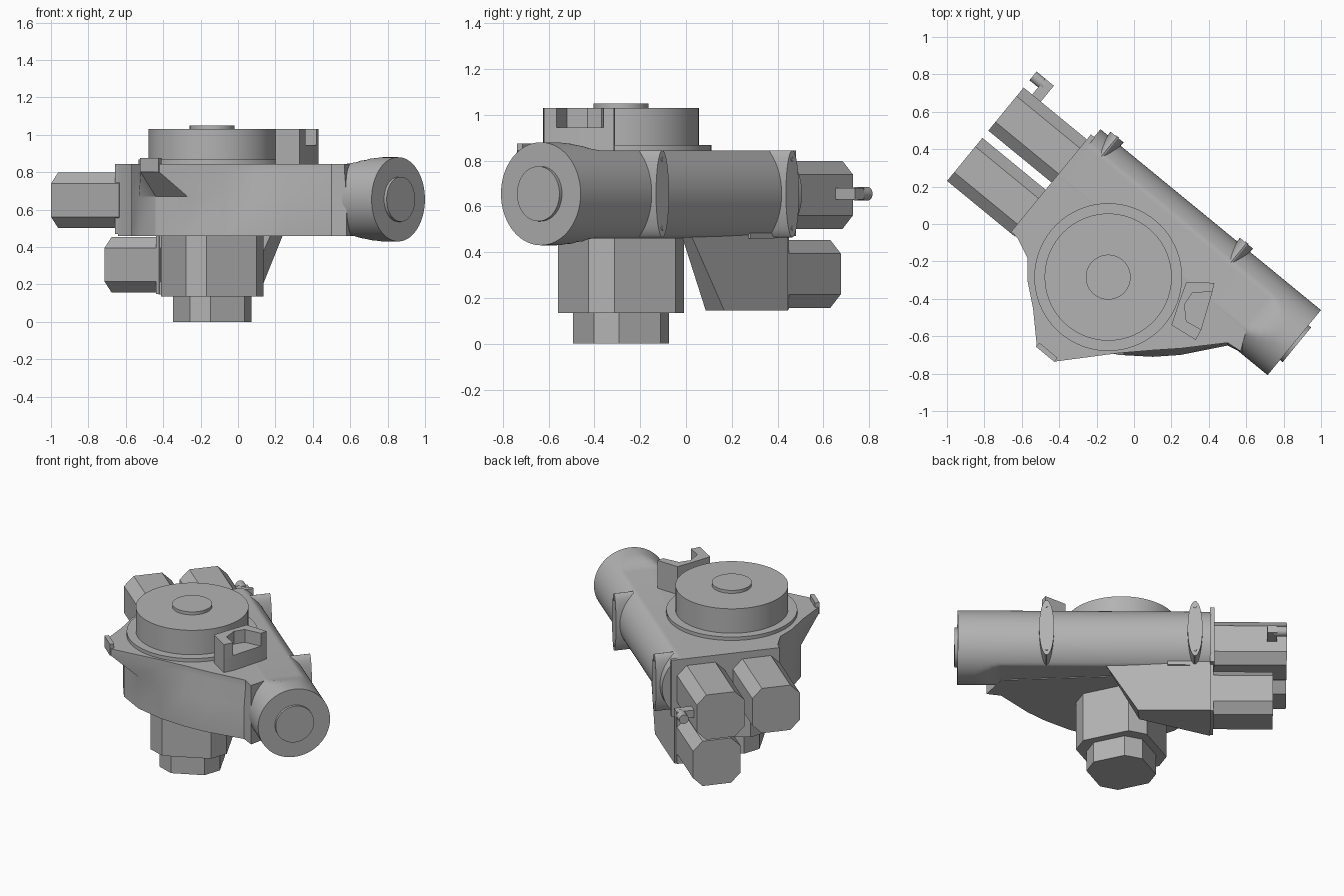
import bpy, bmesh, math
from mathutils import Vector

cube = bpy.data.objects.get("Cube")
if cube:
    bpy.data.objects.remove(cube, do_unlink=True)

grey = bpy.data.materials.new("plain_grey")
grey.use_nodes = True
GREY = (0.45, 0.45, 0.45, 1)
grey.diffuse_color = GREY
grey.node_tree.nodes["Principled BSDF"].inputs["Base Color"].default_value = GREY

# Slanted frame: u runs along the tube, v across it
U = Vector((0.773, -0.634, 0))
V = Vector((0.634, 0.773, 0))
TUBE_Z, TUBE_V, TUBE_R = 0.655, 0.053, 0.225


def P(u, v, z):
    return U * u + V * v + Vector((0, 0, z))


def loft(name, rings):
    """Skin a list of equal rings and cap both ends."""
    bm = bmesh.new()
    loops = [[bm.verts.new(p) for p in ring] for ring in rings]
    n = len(loops[0])
    for a, b in zip(loops, loops[1:]):
        for i in range(n):
            j = (i + 1) % n
            bm.faces.new((a[i], a[j], b[j], b[i]))
    bm.faces.new(loops[0][::-1])
    bm.faces.new(loops[-1])
    bmesh.ops.recalc_face_normals(bm, faces=bm.faces)
    return finish(name, bm)


def finish(name, bm):
    mesh = bpy.data.meshes.new(name)
    bm.to_mesh(mesh)
    bm.free()
    mesh.materials.append(grey)
    for f in mesh.polygons:
        f.use_smooth = True
    mesh.set_sharp_from_angle(angle=math.radians(25))
    ob = bpy.data.objects.new(name, mesh)
    bpy.context.collection.objects.link(ob)
    return ob


def upright(name, outline, z0, z1):
    return loft(name, [[(x, y, z) for x, y in outline] for z in (z0, z1)])


def circle(r, n=64, cx=0, cy=0):
    return [(cx + r * math.cos(2 * math.pi * i / n), cy + r * math.sin(2 * math.pi * i / n))
            for i in range(n)]


def along_u(name, section, u0, u1):
    return loft(name, [[P(u, v, z) for v, z in section] for u in (u0, u1)])


def along_v(name, section, v0, v1):
    return loft(name, [[P(u, v, z) for u, z in section] for v in (v0, v1)])


def rect(a0, a1, b0, b1):
    return [(a0, b0), (a1, b0), (a1, b1), (a0, b1)]


def chamfered(a, b, h, c):
    k = h - c
    return [(a + x, b + y) for x, y in
            ((h, -k), (h, k), (k, h), (-k, h), (-h, k), (-h, -k), (-k, -h), (k, -h))]


# Main tube: flattened above and below, opening into a round drum at the end
rings = []
for u, h in ((-0.46, 0.19), (0.8, 0.19), (0.84, 0.196), (0.88, 0.208),
             (0.92, 0.219), (0.96, TUBE_R), (1.065, TUBE_R)):
    rings.append([P(u, TUBE_V + a, TUBE_Z + max(-h, min(h, b))) for a, b in circle(TUBE_R, 96)])
loft("main_tube", rings)
along_u("tube_end_disc", circle(0.12, 48, TUBE_V, TUBE_Z), 1.05, 1.083)

# Body with the overhanging corner ear
inner = [(0.618, -0.507), (-0.292, 0.369), (-0.641, -0.056)]
upper = [(-0.62, -0.08), (-0.57, -0.18), (-0.57, -0.30), (-0.54, -0.45), (-0.52, -0.65),
         (-0.42, -0.735), (-0.08, -0.69), (0.1, -0.675), (0.25, -0.665), (0.5, -0.635),
         (0.57, -0.68)] + inner
lower = [(-0.62, -0.08), (-0.57, -0.18), (-0.57, -0.30), (-0.53, -0.45), (-0.44, -0.57),
         (-0.27, -0.66), (-0.08, -0.70), (0.1, -0.71), (0.25, -0.70), (0.5, -0.65),
         (0.58, -0.69)] + inner
loft("body", [[(x, y, z) for x, y in o] for o, z in
              ((lower, 0.46), (lower, 0.67), (upper, 0.80), (upper, 0.845))])
upright("ear_lip", [(-0.525, -0.655), (-0.425, -0.738), (-0.41, -0.715), (-0.505, -0.635)],
        0.80, 0.875)

# Round turret on top
CX, CY = -0.138, -0.284
for name, r, z0, z1 in (("turret_ring", 0.395, 0.83, 0.868),
                        ("turret", 0.34, 0.85, 1.03),
                        ("turret_cap", 0.12, 1.02, 1.05)):
    upright(name, circle(r, 72, CX, CY), z0, z1)

# Notched bracket beside the turret
upright("bracket_base", [(0.28, -0.31), (0.43, -0.315), (0.42, -0.36), (0.36, -0.565),
                         (0.33, -0.62), (0.2, -0.54), (0.24, -0.42)], 0.84, 0.945)
upright("bracket_wall", [(0.28, -0.31), (0.43, -0.315), (0.42, -0.36), (0.31, -0.37),
                         (0.27, -0.43), (0.28, -0.52), (0.36, -0.565), (0.33, -0.62),
                         (0.2, -0.54), (0.24, -0.42)], 0.94, 1.03)


# Lower housing and foot: squares with cut corners
def cut_square(r, half):
    angles = [math.radians(-18.4 + 90 * k + s) for k in range(4) for s in (-half, half)]
    return [(CX + r * math.cos(a), CY + r * math.sin(a)) for a in angles]


upright("lower_housing", cut_square(0.276, 12.3), 0.135, 0.47)
upright("lower_foot", cut_square(0.21, 16), 0, 0.14)

# Motors and their mounting plates
for name, v, z, u in (("motor_back", 0.041, 0.65, -0.919),
                      ("motor_front", -0.307, 0.65, -0.919),
                      ("motor_low", 0.041, 0.305, -0.835)):
    along_u(name, chamfered(v, z, 0.149, 0.06), u, -0.45)
along_u("motor_plate", rect(-0.45, 0.225, 0.47, 0.845), -0.482, -0.455)
along_u("low_motor_plate", rect(-0.11, 0.19, 0.15, 0.47), -0.478, -0.455)

# Tapered support under the tube for the low motor
foot = [(-0.46, -0.11), (-0.46, 0.2), (-0.02, 0.2), (-0.03, 0.087)]
head = [(-0.46, -0.11), (-0.46, 0.2), (0.19, 0.17), (0.165, 0.10)]
loft("motor_support", [[P(u, v, z) for u, v in o] for o, z in ((foot, 0.145), (head, 0.5))])
along_u("support_gusset", rect(0.05, 0.2, 0.46, 0.56), -0.46, -0.2)

# Side plug on the back motor
along_v("plug_arm", rect(-0.86, -0.80, 0.63, 0.68), 0.17, 0.30)
along_u("plug_pin", circle(0.03, 24, 0.27, TUBE_Z), -0.92, -0.84)

# Lens shaped clamps with screws on the tube side
for i, u in enumerate((-0.365, 0.53)):
    side = [(math.cos(math.pi * k / 16 - math.pi / 2) * 0.045,
             math.sin(math.pi * k / 16 - math.pi / 2) * 0.19) for k in range(17)]
    lens = [(u + a, TUBE_Z + b) for a, b in side] + \
           [(u - a, TUBE_Z + b) for a, b in side[-2:0:-1]]
    along_v(f"clamp_{i + 1}", lens, 0.12, 0.302)
    for sign in (-1, 1):
        along_v(f"clamp_{i + 1}_screw", circle(0.01, 12, u, TUBE_Z + sign * 0.15), 0.29, 0.306)
